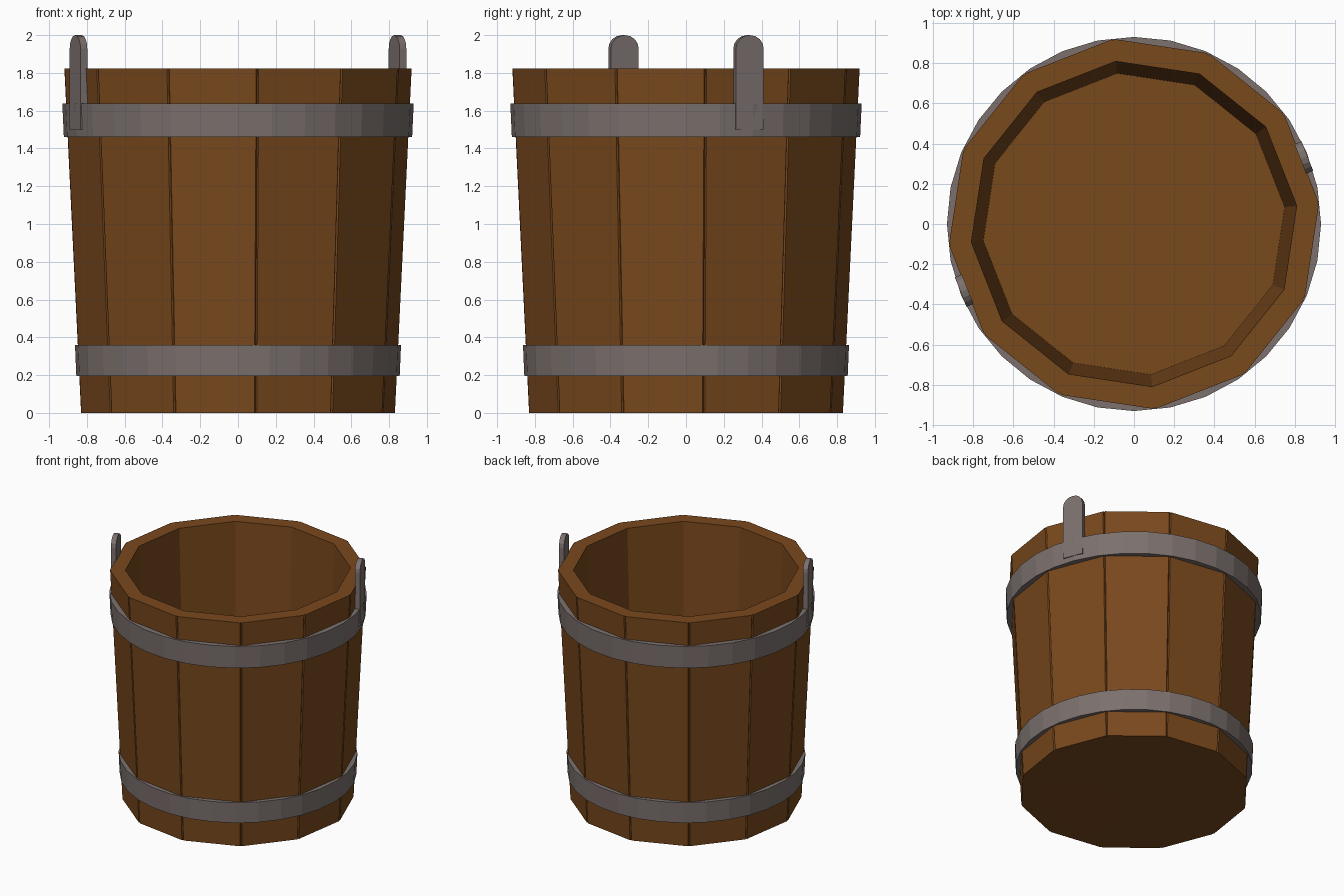
import bpy, bmesh, math
from mathutils import Vector, Matrix

if "Cube" in bpy.data.objects:
    bpy.data.objects.remove(bpy.data.objects["Cube"])

OFFSET = math.radians(6.4)      # angle of the first stave seam
STAVES = 12


def material(name, color):
    m = bpy.data.materials.new(name)
    m.diffuse_color = (*color, 1)
    m.use_nodes = True
    m.node_tree.nodes["Principled BSDF"].inputs["Base Color"].default_value = m.diffuse_color
    return m


wood = material("wood", (0.19, 0.065, 0.012))
iron = material("iron", (0.20, 0.165, 0.155))


def finish(bm, name, mat):
    bmesh.ops.recalc_face_normals(bm, faces=bm.faces)
    me = bpy.data.meshes.new(name)
    bm.to_mesh(me)
    bm.free()
    me.materials.append(mat)
    ob = bpy.data.objects.new(name, me)
    bpy.context.collection.objects.link(ob)
    return ob


def bridge(bm, a, b):
    n = len(a)
    for i in range(n):
        j = (i + 1) % n
        bm.faces.new((a[i], a[j], b[j], b[i]))


def stave_ring(bm, r, z, groove):
    # twelve-sided ring, three points per corner so seams can be cut in
    corners = [Vector((r * math.cos(OFFSET + i * math.tau / STAVES),
                       r * math.sin(OFFSET + i * math.tau / STAVES), z))
               for i in range(STAVES)]
    ring = []
    for i, c in enumerate(corners):
        before = (corners[i - 1] - c).normalized() * 0.007
        after = (corners[(i + 1) % STAVES] - c).normalized() * 0.007
        inward = Vector((-c.x, -c.y, 0)).normalized() * groove
        ring += [bm.verts.new(p) for p in (c + before, c + inward, c + after)]
    return ring


# Bucket body: underside, outer wall, rim, inner wall, floor
bm = bmesh.new()
profile = [(0.715, 0.0, 0), (0.837, 0.0, 0.01), (0.926, 1.822, 0.01),
           (0.814, 1.822, 0), (0.754, 0.2, 0)]
rings = [stave_ring(bm, *p) for p in profile]
for a, b in zip(rings, rings[1:]):
    bridge(bm, a, b)
for ring, z in ((rings[0], 0.012), (rings[-1], 0.2)):
    centre = bm.verts.new((0, 0, z))
    for i in range(len(ring)):
        bm.faces.new((ring[i], ring[(i + 1) % len(ring)], centre))
finish(bm, "bucket_body", wood)


# Iron hoops
def hoop(name, z0, z1, r0, r1, sides=32, depth=0.05):
    bm = bmesh.new()
    rings = []
    for r, z in ((r0, z0), (r1, z1), (r1 - depth, z1), (r0 - depth, z0)):
        rings.append([bm.verts.new((r * math.cos(i * math.tau / sides),
                                    r * math.sin(i * math.tau / sides), z))
                      for i in range(sides)])
    for i in range(4):
        bridge(bm, rings[i], rings[(i + 1) % 4])
    finish(bm, name, iron)


hoop("lower_hoop", 0.195, 0.36, 0.856, 0.863)
hoop("upper_hoop", 1.46, 1.637, 0.922, 0.930)


# Handle lugs: upright plates with rounded tops, on opposite staves
def lug(name, angle):
    bm = bmesh.new()
    w, top, rad = 0.079, 2.0, 0.072
    outline = [(-w, 1.5), (w, 1.5)]
    for i in range(9):
        a = math.pi * i / 8
        outline.append((w * math.cos(a), top - rad + rad * math.sin(a)))
    face = bm.faces.new([bm.verts.new((0.888, y, z)) for y, z in outline])
    out = bmesh.ops.extrude_face_region(bm, geom=[face])
    verts = [v for v in out["geom"] if isinstance(v, bmesh.types.BMVert)]
    bmesh.ops.translate(bm, verts=verts, vec=(0.038, 0, 0))
    bmesh.ops.rotate(bm, verts=bm.verts, cent=(0, 0, 0),
                     matrix=Matrix.Rotation(angle, 3, 'Z'))
    finish(bm, name, iron)


mid = OFFSET + math.pi / STAVES
lug("right_lug", mid)
lug("left_lug", mid + math.pi)
